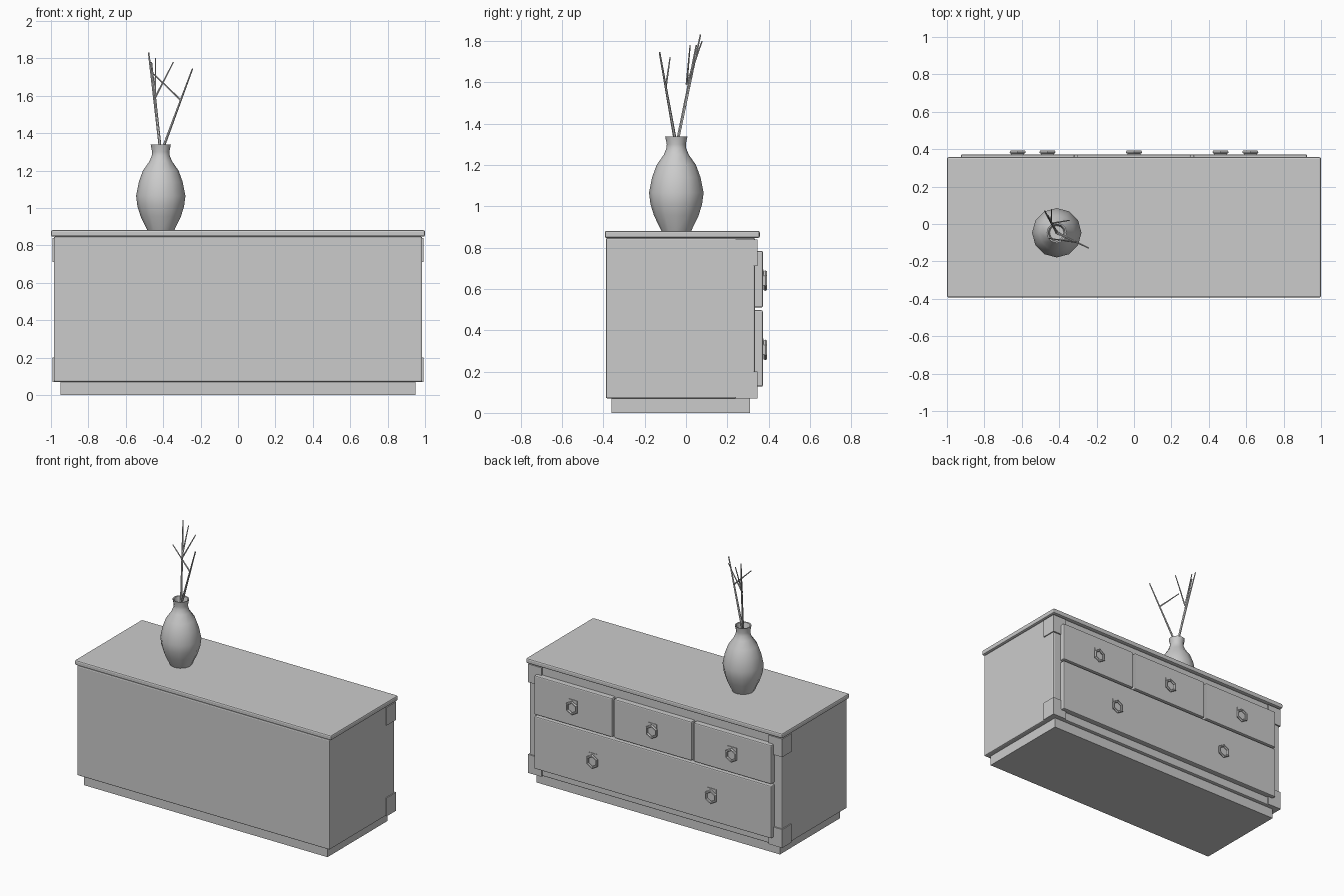
import bpy, bmesh, math
from mathutils import Vector

if "Cube" in bpy.data.objects:
    bpy.data.objects.remove(bpy.data.objects["Cube"])


def add_mesh(name, bm):
    bmesh.ops.recalc_face_normals(bm, faces=bm.faces)
    me = bpy.data.meshes.new(name)
    bm.to_mesh(me)
    bm.free()
    ob = bpy.data.objects.new(name, me)
    bpy.context.collection.objects.link(ob)
    return ob


def smooth(ob, angle=40):
    bpy.ops.object.select_all(action='DESELECT')
    ob.select_set(True)
    bpy.context.view_layer.objects.active = ob
    bpy.ops.object.shade_smooth_by_angle(angle=math.radians(angle))


def box(name, x, y, z, bevel=0.0):
    """Box from (min, max) ranges, with optional rounded edges."""
    bm = bmesh.new()
    bmesh.ops.create_cube(bm, size=1)
    for v in bm.verts:
        v.co = [r[0] if c < 0 else r[1] for c, r in zip(v.co, (x, y, z))]
    ob = add_mesh(name, bm)
    if bevel:
        mod = ob.modifiers.new("edge_bevel", 'BEVEL')
        mod.width = bevel
        mod.segments = 2
    return ob


def lathe(name, profile, centre, sides):
    """Surface of revolution about z from (radius, z) points."""
    bm = bmesh.new()
    rings = []
    for r, z in profile:
        rings.append([bm.verts.new((centre[0] + r * math.cos(2 * math.pi * i / sides),
                                    centre[1] + r * math.sin(2 * math.pi * i / sides), z))
                      for i in range(sides)])
    for a, b in zip(rings, rings[1:]):
        for i in range(sides):
            j = (i + 1) % sides
            bm.faces.new((a[i], a[j], b[j], b[i]))
    bm.faces.new(rings[0])
    bm.faces.new(rings[-1])
    return add_mesh(name, bm)


def stick(name, start, end, r1, r2):
    """Tapered twig between two points."""
    a, b = Vector(start), Vector(end)
    bm = bmesh.new()
    bmesh.ops.create_cone(bm, cap_ends=True, segments=6, radius1=r1, radius2=r2,
                          depth=(b - a).length)
    ob = add_mesh(name, bm)
    ob.location = (a + b) / 2
    ob.rotation_euler = (b - a).to_track_quat('Z', 'Y').to_euler()


# Cabinet carcass
box("plinth", (-0.95, 0.95), (-0.36, 0.31), (0, 0.08))
box("cabinet_body", (-0.985, 0.985), (-0.388, 0.335), (0.07, 0.846), 0.008)
box("cabinet_top", (-1, 1), (-0.393, 0.357), (0.846, 0.881), 0.009)

# Corner brackets wrapping the drawer-side edges
for side, sx in (("left", -1), ("right", 1)):
    for level, z in (("lower", (0.07, 0.2)), ("upper", (0.71, 0.838))):
        box(f"{level}_{side}_bracket", sorted((sx * 0.885, sx * 0.992)), (0.24, 0.345), z)

# Drawer fronts
upper, lower = (0.51, 0.784), (0.127, 0.497)
for name, x, z in (("upper_left_drawer", (-0.925, -0.318), upper),
                   ("upper_middle_drawer", (-0.303, 0.303), upper),
                   ("upper_right_drawer", (0.318, 0.925), upper),
                   ("lower_drawer", (-0.925, 0.925), lower)):
    box(name, x, (0.32, 0.372), z, 0.007)


# Hexagonal ring pulls on thin plates
def pull(n, x, z):
    box(f"pull_plate_{n}", (x - 0.035, x + 0.035), (0.365, 0.376), (z - 0.025, z + 0.055))
    bpy.ops.mesh.primitive_torus_add(major_segments=6, minor_segments=6, major_radius=0.041,
                                     minor_radius=0.009, location=(x, 0.384, z),
                                     rotation=(math.pi / 2, math.pi / 6, 0))
    bpy.context.object.name = f"pull_ring_{n}"


for n, (x, z) in enumerate([(-0.622, 0.64), (0, 0.64), (0.622, 0.64),
                            (-0.463, 0.305), (0.463, 0.305)], 1):
    pull(n, x, z)

# Vase with a shallow mouth
vase = lathe("vase", [(0.072, 0.88), (0.108, 0.955), (0.125, 1.01), (0.132, 1.065),
                      (0.117, 1.14), (0.095, 1.2), (0.06, 1.25), (0.048, 1.28),
                      (0.046, 1.3), (0.054, 1.338), (0.046, 1.336), (0.038, 1.3)],
             (-0.413, -0.047), 12)
smooth(vase)

# Dry twigs
base = (-0.412, -0.047, 1.29)
stick("right_twig", base, (-0.243, -0.128, 1.745), 0.008, 0.004)
stick("right_twig_fork", (-0.305, -0.098, 1.575), (-0.455, -0.077, 1.72), 0.005, 0.003)
stick("left_twig", base, (-0.478, 0.07, 1.83), 0.008, 0.004)
stick("left_twig_fork", (-0.443, 0.003, 1.59), (-0.345, 0.02, 1.78), 0.005, 0.003)
stick("left_twig_offshoot", (-0.443, 0.007, 1.6), (-0.44, 0.078, 1.8), 0.005, 0.003)
stick("middle_twig", base, (-0.463, 0.05, 1.78), 0.007, 0.004)
